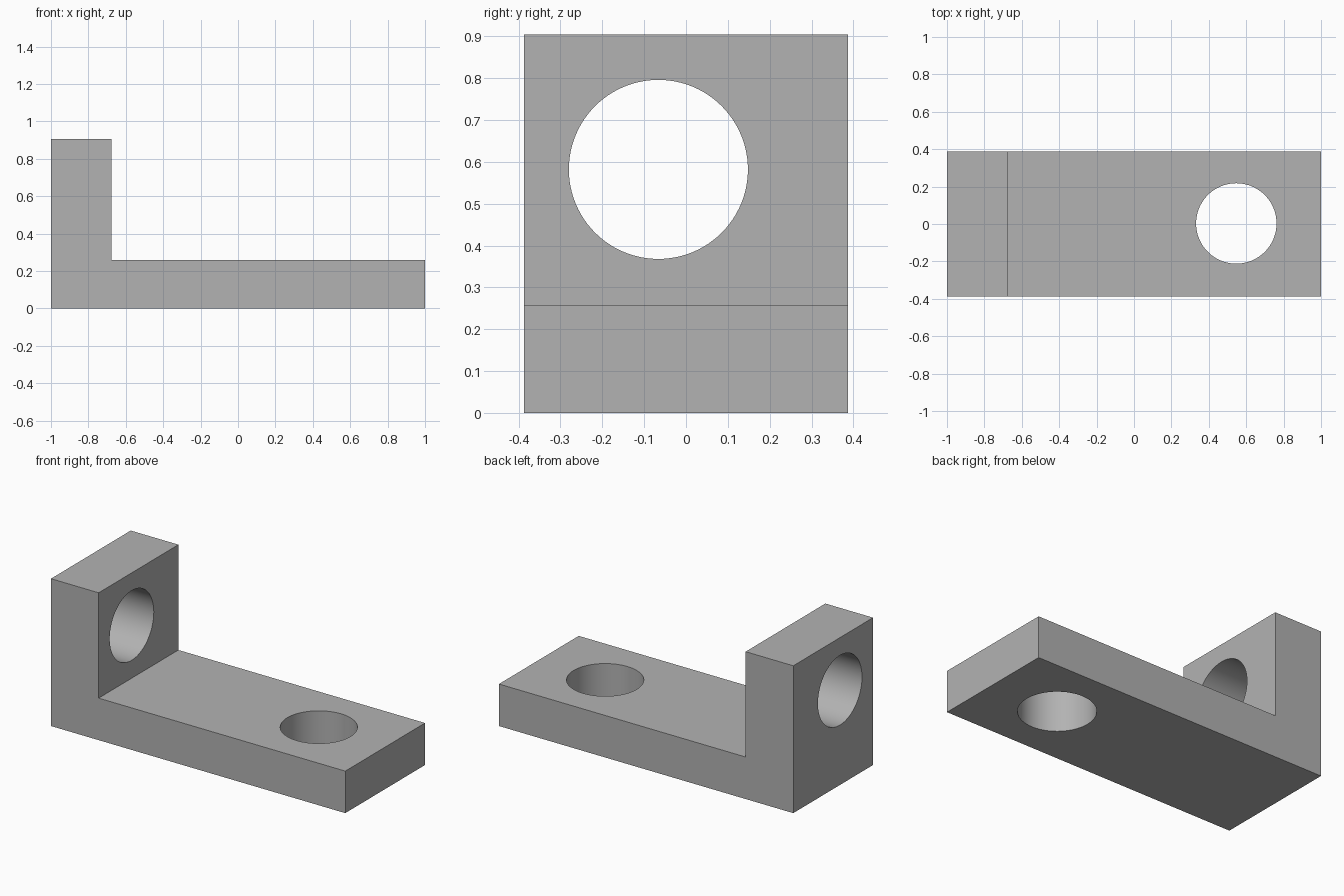
import bpy
import bmesh
import math

cube = bpy.data.objects.get("Cube")
if cube:
    bpy.data.objects.remove(cube, do_unlink=True)

HALF_WIDTH = 0.387
WALL_X = -0.676
BASE_TOP = 0.258
HEIGHT = 0.905

# Plain grey finish
grey = bpy.data.materials.new("plain grey")
grey.use_nodes = True
colour = (0.448, 0.448, 0.448, 1)
grey.diffuse_color = colour
grey.node_tree.nodes["Principled BSDF"].inputs["Base Color"].default_value = colour

# L-shaped bracket, extruded from its side profile
profile = [(-1, 0), (1, 0), (1, BASE_TOP), (WALL_X, BASE_TOP), (WALL_X, HEIGHT), (-1, HEIGHT)]
bm = bmesh.new()
face = bm.faces.new([bm.verts.new((x, -HALF_WIDTH, z)) for x, z in profile])
swept = bmesh.ops.extrude_face_region(bm, geom=[face])["geom"]
bmesh.ops.translate(bm, vec=(0, 2 * HALF_WIDTH, 0),
                    verts=[v for v in swept if isinstance(v, bmesh.types.BMVert)])
bmesh.ops.recalc_face_normals(bm, faces=bm.faces)
mesh = bpy.data.meshes.new("bracket")
bm.to_mesh(mesh)
bm.free()
mesh.materials.append(grey)
bracket = bpy.data.objects.new("bracket", mesh)
bpy.context.collection.objects.link(bracket)


def drill(name, centre, radius, rotation=(0, 0, 0)):
    """Cut a round through-hole in the bracket."""
    bpy.ops.mesh.primitive_cylinder_add(vertices=96, radius=radius, depth=0.8,
                                        location=centre, rotation=rotation)
    cutter = bpy.context.object
    cutter.name = name
    cutter.hide_render = True
    cutter.data.materials.append(grey)
    cut = bracket.modifiers.new(name, 'BOOLEAN')
    cut.operation = 'DIFFERENCE'
    cut.solver = 'EXACT'
    cut.object = cutter
    bpy.ops.object.select_all(action='DESELECT')
    bracket.select_set(True)
    bpy.context.view_layer.objects.active = bracket
    bpy.ops.object.modifier_apply(modifier=cut.name)
    bpy.data.objects.remove(cutter, do_unlink=True)


# Holes through the base and the upright wall
drill("base_hole", (0.547, 0.003, BASE_TOP / 2), 0.215)
drill("wall_hole", (-0.838, -0.066, 0.582), 0.214, (0, math.pi / 2, 0))

# Smooth hole walls, sharp edges
bpy.ops.object.shade_smooth_by_angle(angle=math.radians(30))
